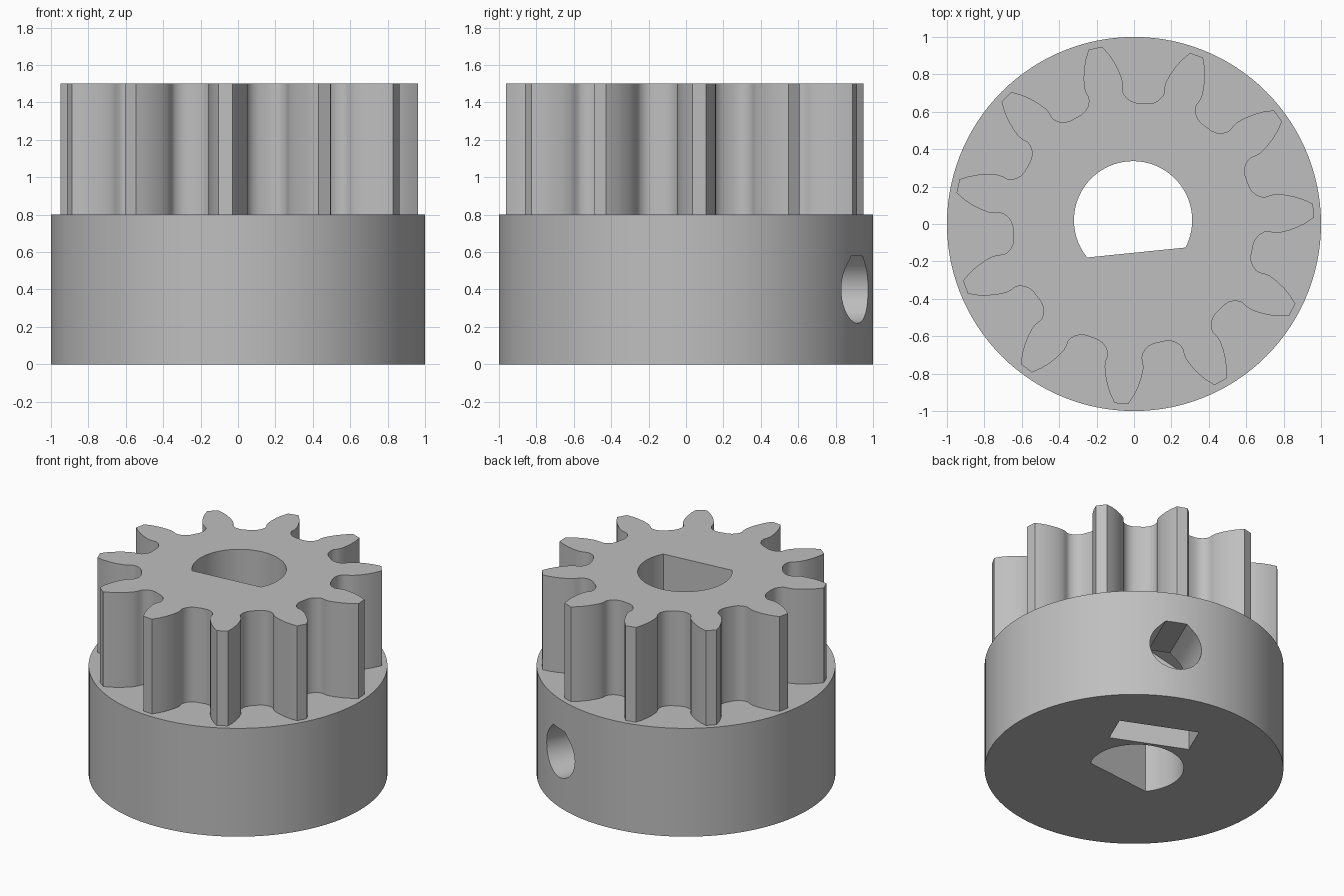
import bpy, bmesh
from math import radians, sin, cos, sqrt
from mathutils import Matrix, Vector

if "Cube" in bpy.data.objects:
    bpy.data.objects.remove(bpy.data.objects["Cube"])

grey = bpy.data.materials.new("plain grey")
grey.use_nodes = True
COLOUR = (0.52, 0.52, 0.52, 1)
grey.diffuse_color = COLOUR
grey.node_tree.nodes["Principled BSDF"].inputs["Base Color"].default_value = COLOUR


def polar(r, degrees):
    return (r * cos(radians(degrees)), r * sin(radians(degrees)))


def prism(name, points, low, high, frame=Matrix()):
    """Extrude a 2D outline along local z, then place it with a matrix."""
    bm = bmesh.new()
    face = bm.faces.new([bm.verts.new((x, y, low)) for x, y in points])
    top = bmesh.ops.extrude_face_region(bm, geom=[face])["geom"]
    moved = [v for v in top if isinstance(v, bmesh.types.BMVert)]
    bmesh.ops.translate(bm, verts=moved, vec=(0, 0, high - low))
    bmesh.ops.transform(bm, matrix=frame, verts=bm.verts)
    bmesh.ops.recalc_face_normals(bm, faces=bm.faces)
    mesh = bpy.data.meshes.new(name)
    bm.to_mesh(mesh)
    bm.free()
    mesh.materials.append(grey)
    ob = bpy.data.objects.new(name, mesh)
    bpy.context.collection.objects.link(ob)
    return ob


def combine(body, tool, operation):
    """Apply one boolean and remove the helper."""
    mod = body.modifiers.new(operation, 'BOOLEAN')
    mod.operation, mod.object, mod.solver = operation, tool, 'EXACT'
    graph = bpy.context.evaluated_depsgraph_get()
    result = bpy.data.meshes.new_from_object(body.evaluated_get(graph))
    body.modifiers.clear()
    body.data = result
    bpy.data.objects.remove(tool)


# Round hub
pinion = prism("pinion_gear", [polar(1, i * 3) for i in range(120)], 0, 0.8)

# Toothed section: half a tooth as (angle from tooth centre, radius), mirrored
TEETH, PHASE = 11, 4.2
half = [(2.2, 0.963), (4.0, 0.917), (5.5, 0.87), (6.8, 0.82), (7.7, 0.775),
        (7.75, 0.745), (7.4, 0.718), (7.8, 0.698), (9.1, 0.674),
        (11.0, 0.657), (13.5, 0.648)]
tooth = [(-a, r) for a, r in reversed(half)] + half
outline = [polar(r, PHASE + 360 / TEETH * i + a) for i in range(TEETH) for a, r in tooth]
combine(pinion, prism("teeth", outline, 0.6, 1.5), 'UNION')

# D-shaped shaft bore: the arc closes with a slightly turned flat
bore = [polar(0.316, -33 + 258 / 60 * i) for i in range(61)]
bore = [(x - 0.005, y + 0.02) for x, y in bore]
bore[0], bore[-1] = (0.273, -0.126), (-0.25, -0.179)
combine(pinion, prism("bore_cutter", bore, -0.2, 1.7), 'DIFFERENCE')

# Frame for the set screw: local x tangential, y up, z outwards
ANGLE = radians(66.5)
out = Vector((cos(ANGLE), sin(ANGLE), 0))
up = Vector((0, 0, 1))
side = up.cross(out)
frame = Matrix((side, up, out)).transposed().to_4x4()
frame = Matrix.Translation((0, 0, 0.4)) @ frame

# Nut slot, open below, with a hexagonal roof
w = 0.277
slot = [(-w, -0.6), (w, -0.6), (w, w / sqrt(3)), (0, 2 * w / sqrt(3)), (-w, w / sqrt(3))]
combine(pinion, prism("nut_slot_cutter", slot, 0.356, 0.594, frame), 'DIFFERENCE')

# Screw hole: teardrop with a flat top, from the rim through to the bore
R = 0.18
hole = [polar(R, 135 + 270 / 30 * i) for i in range(31)]
hole += [(R * (sqrt(2) - 1), R), (-R * (sqrt(2) - 1), R)]
combine(pinion, prism("screw_hole_cutter", hole, 0.15, 1.2, frame), 'DIFFERENCE')

# Smooth curved walls, sharp rims
bpy.ops.object.select_all(action='DESELECT')
pinion.select_set(True)
bpy.context.view_layer.objects.active = pinion
bpy.ops.object.shade_smooth_by_angle(angle=radians(30))
